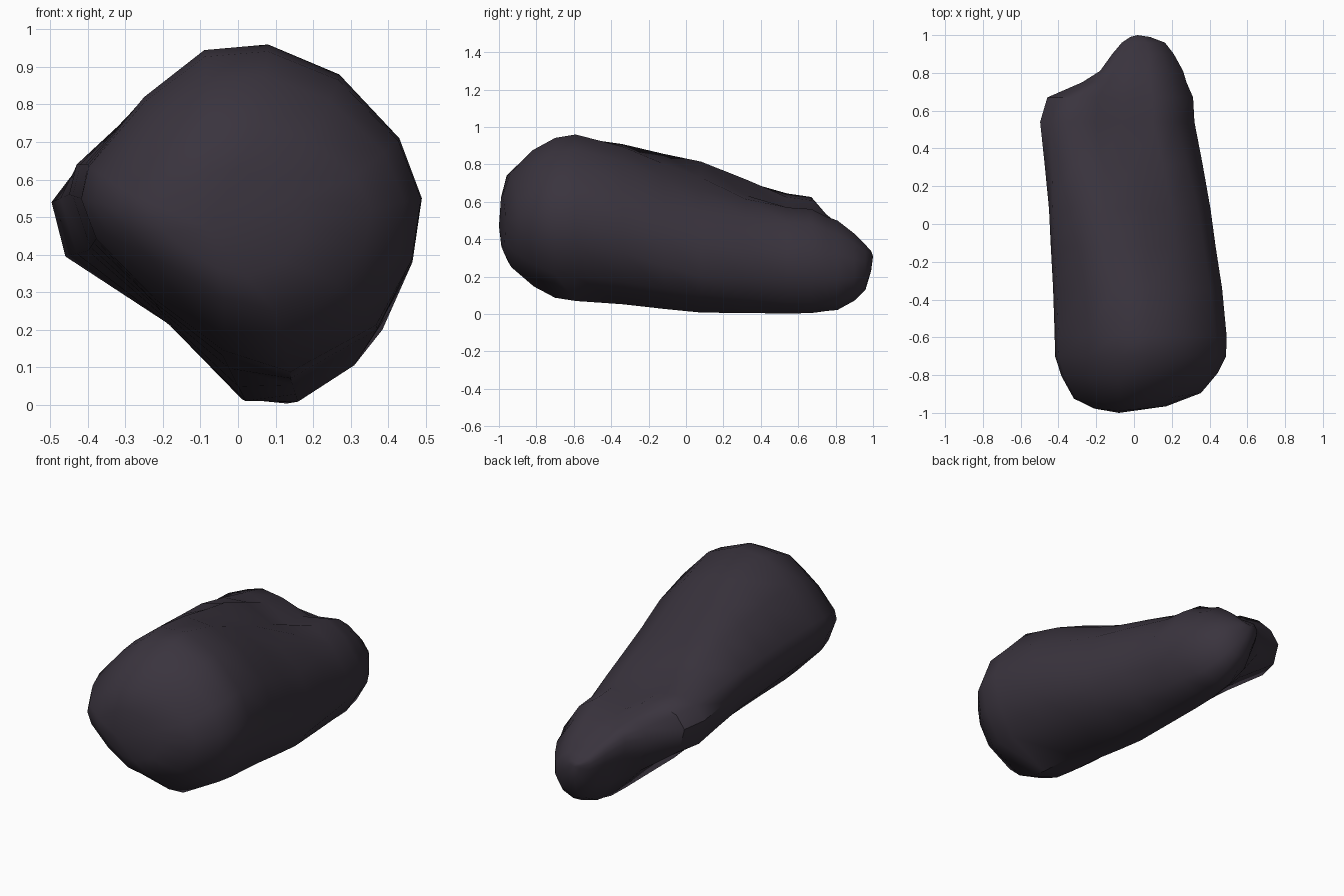
import bpy, bmesh, math

if "Cube" in bpy.data.objects:
    bpy.data.objects.remove(bpy.data.objects["Cube"])

# Key cross-sections (x, z), clockwise from the left tip over the top
front = [(-.42, .55), (-.4, .64), (-.25, .82), (-.09, .945), (.08, .96), (.27, .88), (.43, .71),
         (.49, .55), (.465, .38), (.37, .2), (.14, .07), (-.04, .13), (-.22, .27), (-.38, .44)]
middle = [(-.45, .56), (-.43, .64), (-.29, .77), (-.14, .815), (.05, .73), (.2, .66), (.34, .54),
          (.405, .37), (.385, .2), (.31, .105), (.16, .008), (.02, .01), (-.18, .21), (-.4, .41)]
rear = [(-.497, .54), (-.44, .615), (-.34, .645), (-.2, .625), (-.06, .54), (.1, .57), (.22, .49),
        (.32, .34), (.305, .18), (.23, .06), (.13, .003), (.01, .015), (-.19, .22), (-.46, .395)]
lobe = [(-.18, .43), (-.17, .46), (-.15, .485), (-.11, .485), (-.05, .48), (.08, .5), (.18, .43),
        (.26, .32), (.26, .18), (.19, .06), (.1, .022), (0, .05), (-.1, .18), (-.17, .36)]


def blend(a, b, t):
    return [(p[0] + (q[0] - p[0]) * t, p[1] + (q[1] - p[1]) * t) for p, q in zip(a, b)]


def shrink(ring, cx, cz, sx, sz):
    return [(cx + (x - cx) * sx, cz + (z - cz) * sz) for x, z in ring]


def at(ring, y, sweep=0):
    return [(x, y + sweep * abs(x + .08), z) for x, z in ring]


rings = [
    # Rounded front end, swept back to both sides
    at(shrink(front, -.06, .47, .42, .32), -.99, .1),
    at(shrink(front, -.03, .48, .74, .56), -.96, .15),
    at(shrink(front, -.02, .5, .91, .82), -.83, .08),
    at(shrink(front, 0, .5, .995, .96), -.7),
    # Main body with the hump fading into a groove
    at(front, -.59),
    at(blend(front, middle, .28), -.34),
    at(blend(front, middle, .68), -.12),
    at(middle, .08),
    at(blend(middle, rear, .5), .32),
    at(rear, .54),
    # Left lobe stops, right lobe continues to the tip
    at(blend(rear, lobe, .12), .67),
    at(blend(rear, lobe, .7), .75),
    at(lobe, .81),
    at(shrink(lobe, .07, .22, .74, .75), .9),
    at(shrink(lobe, .06, .24, .52, .5), .96),
    at(shrink(lobe, .03, .29, .24, .22), .99),
]

# Boulder skin
bm = bmesh.new()
loops = [[bm.verts.new(p) for p in ring] for ring in rings]
for a, b in zip(loops, loops[1:]):
    for i in range(len(a)):
        j = (i + 1) % len(a)
        bm.faces.new((a[i], a[j], b[j], b[i]))
for loop, tip in ((loops[0], (-.08, -1, .47)), (loops[-1], (.02, 1, .31))):
    v = bm.verts.new(tip)
    for i in range(len(loop)):
        bm.faces.new((loop[i], loop[(i + 1) % len(loop)], v))
bmesh.ops.recalc_face_normals(bm, faces=bm.faces)
mesh = bpy.data.meshes.new("boulder")
bm.to_mesh(mesh)
bm.free()
rock = bpy.data.objects.new("boulder", mesh)
bpy.context.collection.objects.link(rock)

# Dark stone colour
stone = bpy.data.materials.new("dark_stone")
stone.diffuse_color = (.042, .034, .048, 1)
stone.use_nodes = True
stone.node_tree.nodes["Principled BSDF"].inputs["Base Color"].default_value = stone.diffuse_color
mesh.materials.append(stone)

bpy.context.view_layer.objects.active = rock
rock.select_set(True)
bpy.ops.object.shade_smooth_by_angle(angle=math.radians(45))
